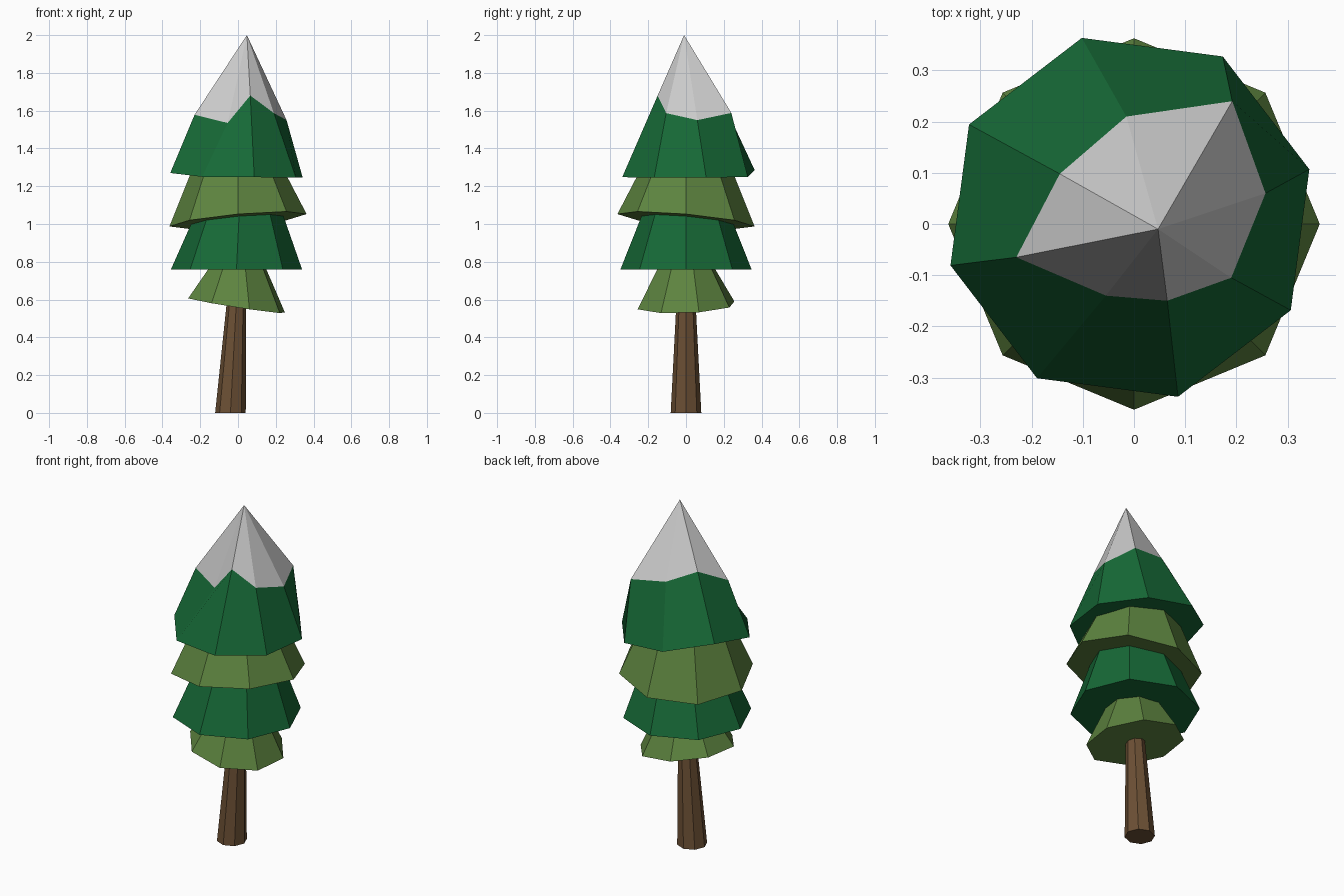
import bpy, bmesh
from math import cos, sin, radians

if "Cube" in bpy.data.objects:
    bpy.data.objects.remove(bpy.data.objects["Cube"])


def material(name, rgb):
    m = bpy.data.materials.new(name)
    m.diffuse_color = (*rgb, 1)
    m.use_nodes = True
    m.node_tree.nodes["Principled BSDF"].inputs["Base Color"].default_value = m.diffuse_color
    return m


PINE = material("pine_green", (0.008, 0.14, 0.037))
OLIVE = material("olive_green", (0.11, 0.23, 0.05))
BARK = material("bark_brown", (0.15, 0.08, 0.035))


def ring(cx, cy, z, r, turn=0, tilt=(0, 0)):
    """Octagon, optionally turned and tilted."""
    pts = []
    for i in range(8):
        a = radians(turn + 45 * i)
        x, y = cx + r * cos(a), cy + r * sin(a)
        pts.append((x, y, z + tilt[0] * x + tilt[1] * y))
    return pts


def loft(name, lower, upper, mat=None, bottom=True, top=True):
    """Join two octagons, or an octagon and an apex."""
    bm = bmesh.new()
    lo = [bm.verts.new(p) for p in lower]
    up = [bm.verts.new(p) for p in upper]
    for i in range(8):
        j = (i + 1) % 8
        if len(up) == 1:
            bm.faces.new((lo[i], lo[j], up[0]))
        else:
            bm.faces.new((lo[i], lo[j], up[j], up[i]))
    if bottom:
        bm.faces.new(lo[::-1])
    if top and len(up) > 1:
        bm.faces.new(up)
    me = bpy.data.meshes.new(name)
    bm.to_mesh(me)
    bm.free()
    if mat:
        me.materials.append(mat)
    ob = bpy.data.objects.new(name, me)
    bpy.context.collection.objects.link(ob)


# Leaning trunk
loft("trunk", ring(-0.04, 0, 0, 0.081), ring(-0.008, 0, 0.6, 0.05), BARK)

# Lower foliage tiers, bottom to top
loft("tier_bottom", ring(-0.008, 0, 0.568, 0.265, 15, (-0.155, 0.04)),
     ring(0, 0, 0.79, 0.142, 15), OLIVE)
loft("tier_lower", ring(-0.008, 0, 0.76, 0.347),
     ring(0.006, 0, 1.05, 0.232), PINE)
loft("tier_upper", ring(0, 0, 1.02, 0.363, 0, (0.09, -0.09)),
     ring(0, 0, 1.27, 0.25), OLIVE)

# Top tier, its rim lifted at the back left, up to a ragged snow line
rim_z = [1.245, 1.25, 1.285, 1.325, 1.27, 1.25, 1.248, 1.245]
rim = [(x, y, z) for (x, y, _), z in zip(ring(-0.008, 0.013, 0, 0.363, 15), rim_z)]
snow_line = [(0.257, 0.06, 1.55), (0.192, 0.24, 1.588), (-0.015, 0.21, 1.616),
             (-0.145, 0.098, 1.667), (-0.23, -0.065, 1.578), (-0.055, -0.14, 1.535),
             (0.065, -0.15, 1.68), (0.19, -0.105, 1.587)]
loft("tier_top", rim, snow_line, PINE, top=False)

# Snowy peak
loft("snow_cap", snow_line, [(0.047, -0.01, 2.0)], bottom=False)
